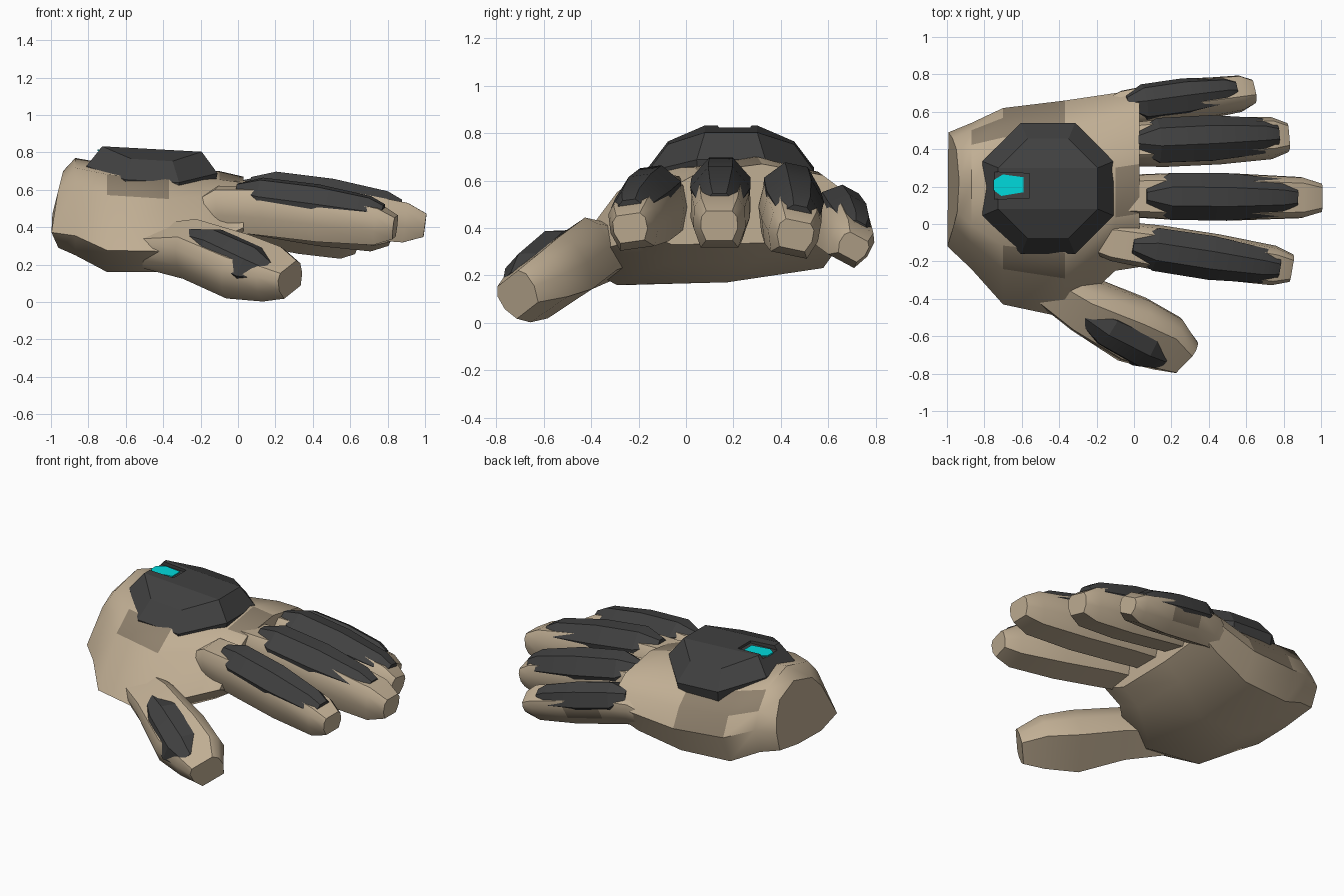
import bpy, bmesh, math
from mathutils import Vector

if "Cube" in bpy.data.objects:
    bpy.data.objects.remove(bpy.data.objects["Cube"])


def material(name, rgb):
    m = bpy.data.materials.new(name)
    m.diffuse_color = (*rgb, 1)
    m.use_nodes = True
    m.node_tree.nodes["Principled BSDF"].inputs["Base Color"].default_value = m.diffuse_color
    return m


TAN = material("tan", (0.53, 0.425, 0.295))
BROWN = material("dark tan", (0.27, 0.215, 0.15))
GREY = material("charcoal", (0.052, 0.052, 0.052))
CYAN = material("cyan", (0.0, 0.70, 0.72))


def finish(name, bm, mats, angle=35):
    bmesh.ops.recalc_face_normals(bm, faces=bm.faces)
    me = bpy.data.meshes.new(name)
    bm.to_mesh(me)
    bm.free()
    for m in mats:
        me.materials.append(m)
    ob = bpy.data.objects.new(name, me)
    bpy.context.collection.objects.link(ob)
    bpy.ops.object.select_all(action='DESELECT')
    ob.select_set(True)
    bpy.context.view_layer.objects.active = ob
    if angle:
        bpy.ops.object.shade_smooth_by_angle(angle=math.radians(angle))
    return ob


def skin_rings(bm, rings, marked=(), caps=None):
    """Join rings of points; faces whose (section, side) is marked get material 1."""
    vs = [[bm.verts.new(p) for p in r] for r in rings]
    n = len(vs[0])
    for i in range(len(vs) - 1):
        for j in range(n):
            k = (j + 1) % n
            f = bm.faces.new((vs[i][j], vs[i][k], vs[i + 1][k], vs[i + 1][j]))
            f.material_index = 1 if (i, j) in marked else 0
    bm.faces.new(vs[0])
    for cap in caps or [range(n)]:
        bm.faces.new([vs[-1][i] for i in cap])


def mirrored(half):
    """Close a right-hand half profile into a symmetric outline."""
    return half + [(-a, b) for a, b in reversed(half)]


DIGIT = mirrored([(.72, -1), (1, -.2), (.97, .6), (.7, 1)])
ARMOUR = mirrored([(.9, -1), (1, -.1), (.4, 1)])


def loft(name, path, widths, heights, profile, mats, roll=0, angle=35, marked=()):
    """Sweep a profile along a path with a half width and height at each point."""
    c, s = math.cos(math.radians(roll)), math.sin(math.radians(roll))
    rings = []
    for i, (p, w, h) in enumerate(zip(path, widths, heights)):
        t = (path[min(i + 1, len(path) - 1)] - path[max(i - 1, 0)]).normalized()
        u = Vector((0, 0, 1)).cross(t).normalized()
        v = t.cross(u)
        u, v = u * c - v * s, v * c + u * s
        rings.append([p + u * a * w + v * b * h for a, b in profile])
    bm = bmesh.new()
    skin_rings(bm, rings, marked)
    return finish(name, bm, mats, angle)


# palm: one outline stretched into (x, y min, y max, z min, z max) boxes
OUTLINE = [(.58, 1), (.85, .86), (.95, .65), (1, .44), (.93, .13),
           (.58, .02), (.18, 0), (0, .2), (.18, .71), (.3, .9)]
PALM = [(-1.01, -.12, .49, .29, .70), (-.87, -.24, .54, .25, .77), (-.70, -.43, .62, .16, .74),
        (-.37, -.50, .66, .16, .71), (-.10, -.25, .70, .25, .70), (.03, -.23, .72, .33, .67)]
rings = [[Vector((x, y0 + a * (y1 - y0), z0 + b * (z1 - z0))) for a, b in OUTLINE]
         for x, y0, y1, z0, z1 in PALM]
for p in rings[0]:  # bulged wrist end
    p.x += .25 * (p.z - .4) if p.z > .4 else .45 * (.4 - p.z)
bm = bmesh.new()
skin_rings(bm, rings, {(1, 1), (2, 1), (2, 2), (2, 8), (4, 9)})
finish("palm", bm, [TAN, BROWN], 40)

# fingers and their armour plates: root, tip, half width, roll, plate start and end
FINGERS = {
    "index": ((-.10, -.09, .52), (.84, -.235, .40), .117, -8, .10, .93),
    "middle": ((-.05, .15, .55), (1.0, .14, .41), .125, 0, .11, .875),
    "ring": ((-.05, .42, .53), (.82, .46, .37), .122, 12, .07, .94),
    "little": ((-.05, .61, .46), (.64, .705, .32), .10, 28, .02, .86),
}
STEPS = (-.25, 0, .25, .58, .9, 1)
for name, (root, tip, r, roll, start, end) in FINGERS.items():
    root, tip = Vector(root), Vector(tip)
    sizes = [r * k for k in (.4, .9, 1, 1, .88, .62)]
    path = [root.lerp(tip, t) for t in STEPS]
    path[0].z -= .12
    path[1].z -= .02
    loft(name + "_finger", path, sizes, [r * k for k in (.4, .95, 1.05, 1.02, .85, .5)],
         DIGIT, [TAN, BROWN], roll, 35, {(2, 1), (2, 2)} if name == "little" else ())
    a = math.radians(roll)
    lift = Vector((0, math.sin(a), math.cos(a))) * r
    path = [root.lerp(tip, start + (end - start) * t) + lift * k
            for t, k in ((0, .82), (.16, .82), (.54, .82), (.9, .74), (1, .66))]
    loft(name + "_finger_plate", path, [r * k for k in (.4, 1, 1.02, .8, .58)],
         [r * k for k in (.25, .62, .64, .5, .3)], ARMOUR, [GREY], roll, 20)

# thumb and its plate, rolled outwards
path = [Vector(p) for p in ((-.55, -.26, .30), (-.26, -.43, .285), (0, -.56, .19),
                            (.18, -.635, .15), (.28, -.71, .12))]
loft("thumb", path, (.10, .14, .18, .155, .10), (.08, .13, .13, .11, .08), DIGIT, [TAN], -30, 40)
path = [Vector(p) for p in ((-.31, -.46, .36), (-.15, -.58, .32), (.06, -.69, .22), (.155, -.725, .17))]
loft("thumb_plate", path, (.04, .11, .125, .07), (.03, .055, .06, .04), ARMOUR, [GREY], -42, 20)


# domed octagonal plate on the back of the hand
def oct_ring(radius, z0, dome):
    ring = []
    for i in range(8):
        a = math.radians(22.5 + 45 * i)
        x, y = radius * math.cos(a), radius * math.sin(a)
        ring.append((-.46 + x, .19 + y, z0 - .055 * x - dome * y * y))
    return ring


bm = bmesh.new()
skin_rings(bm, [oct_ring(.36, .62, .6), oct_ring(.379, .72, .6), oct_ring(.288, .83, 1)],
           caps=[(0, 1, 2, 3), (0, 3, 4, 7), (4, 5, 6, 7)])
bmesh.ops.triangulate(bm, faces=[f for f in bm.faces if len(f.verts) > 4])
hand_plate = finish("hand_plate", bm, [GREY], 0)


def prism(name, outline, z0, z1, mat):
    bm = bmesh.new()
    skin_rings(bm, [[(x, y, z) for x, y in outline] for z in (z0, z1)])
    return finish(name, bm, [mat], 0)


# recess in the plate with a glowing gem at its floor
cutter = prism("recess_cutter", [(-.80, .13), (-.56, .14), (-.56, .27), (-.80, .28)], .808, .95, GREY)
cutter.hide_render = True
cutter.hide_viewport = True
mod = hand_plate.modifiers.new("recess", 'BOOLEAN')
mod.operation = 'DIFFERENCE'
mod.solver = 'EXACT'
mod.object = cutter
prism("gem", [(-.75, .18), (-.71, .15), (-.59, .17), (-.59, .25), (-.70, .265), (-.75, .235)],
      .806, .814, CYAN)
